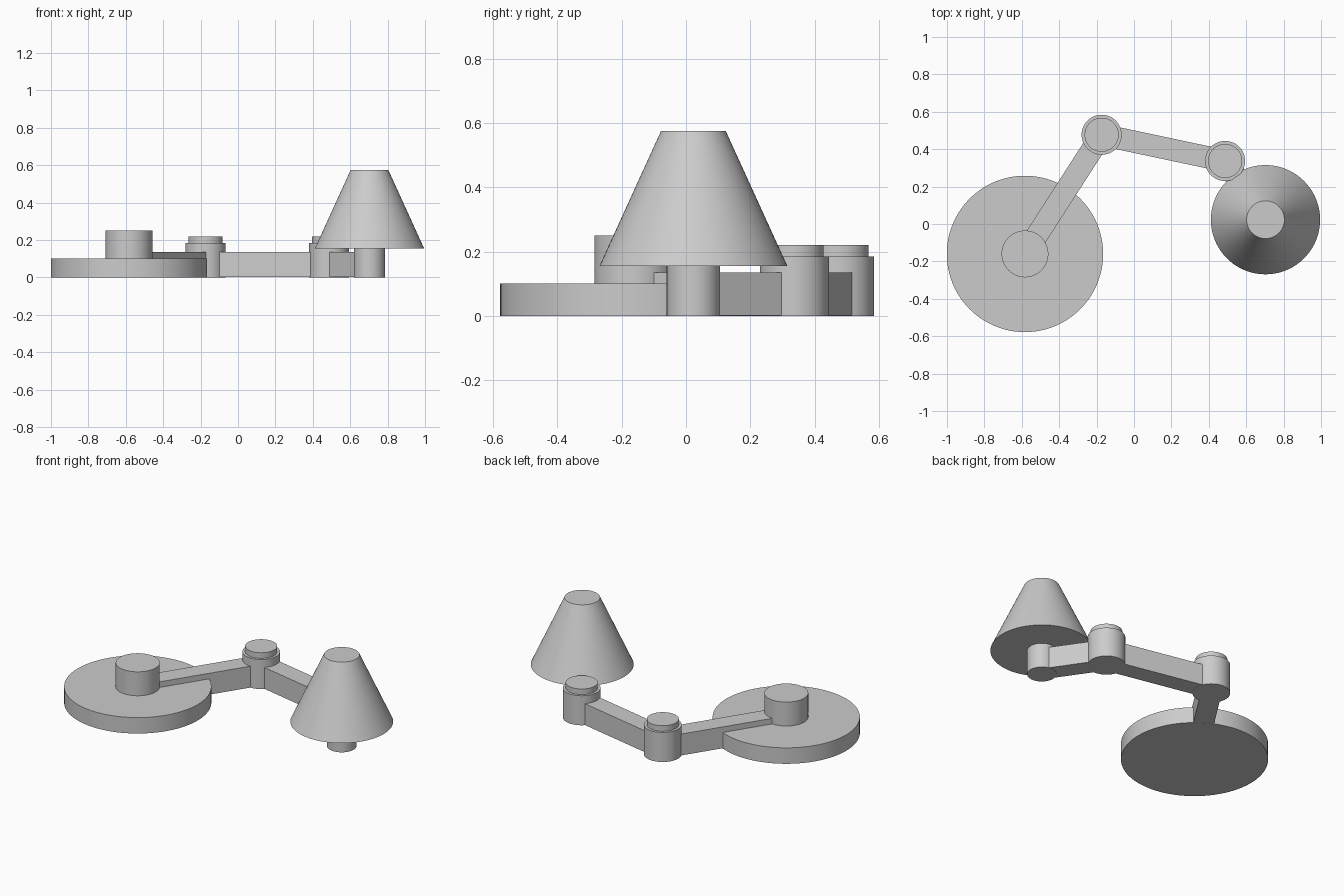
import bpy, math
from mathutils import Vector

cube = bpy.data.objects.get("Cube")
if cube:
    bpy.data.objects.remove(cube, do_unlink=True)

grey = bpy.data.materials.new("light_grey")
grey.use_nodes = True
colour = (0.6, 0.6, 0.6, 1)
grey.diffuse_color = colour
grey.node_tree.nodes["Principled BSDF"].inputs["Base Color"].default_value = colour


def finish(name):
    ob = bpy.context.object
    ob.name = name
    ob.data.materials.append(grey)
    bpy.ops.object.transform_apply(location=False, rotation=False, scale=True)
    bpy.ops.object.shade_smooth_by_angle(angle=math.radians(30))
    return ob


def tube(name, centre, z0, z1, r0, r1=None):
    """Upright cylinder, or a cone frustum when two radii are given."""
    bpy.ops.mesh.primitive_cone_add(
        vertices=96, radius1=r0, radius2=r0 if r1 is None else r1,
        depth=z1 - z0, location=(centre.x, centre.y, (z0 + z1) / 2))
    return finish(name)


def bar(name, a, b, width, z0, z1):
    """Straight box arm between two pivot centres."""
    d, mid = b - a, (a + b) / 2
    bpy.ops.mesh.primitive_cube_add(
        size=1, location=(mid.x, mid.y, (z0 + z1) / 2),
        rotation=(0, 0, math.atan2(d.y, d.x)))
    bpy.context.object.scale = (d.length, width, z1 - z0)
    return finish(name)


# Pivot centres, from base to lamp head
base = Vector((-0.583, -0.16))
elbow = Vector((-0.173, 0.477))
wrist = Vector((0.487, 0.337))
head = Vector((0.703, 0.023))

# Base disc and its hub
tube("base_disc", base, 0, 0.1, 0.418)
tube("base_hub", base, 0.1, 0.25, 0.125)

# Jointed arms
for name, a, b in (("lower_arm", base, elbow), ("upper_arm", elbow, wrist),
                   ("head_arm", wrist, head)):
    bar(name, a, b, 0.118, 0.001, 0.135)

# Joints with stepped caps
for name, centre in (("elbow", elbow), ("wrist", wrist)):
    tube(name + "_joint", centre, 0, 0.185, 0.107)
    tube(name + "_cap", centre, 0.185, 0.22, 0.091)

# Lamp socket and shade
tube("lamp_socket", head, 0, 0.155, 0.083)
tube("lamp_shade", head, 0.155, 0.574, 0.292, 0.101)
